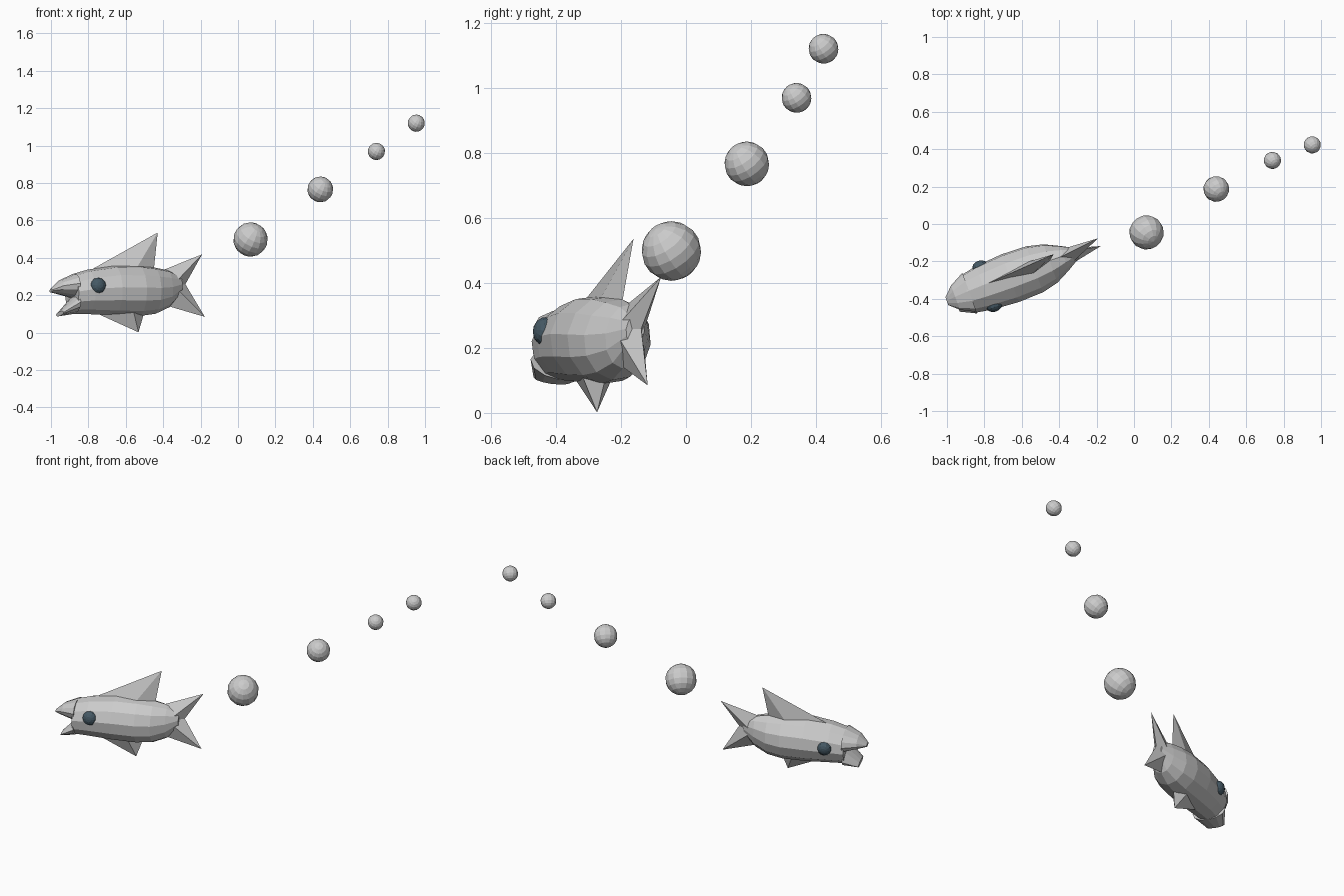
import bpy, bmesh
from math import sin, cos, pi, radians
from mathutils import Matrix, Vector

if "Cube" in bpy.data.objects:
    bpy.data.objects.remove(bpy.data.objects["Cube"])

# Fish frame: s along body, t sideways, h height
POSE = (Matrix.Translation((-0.785, -0.333, 0.235))
        @ Matrix.Rotation(radians(20), 4, 'Z')
        @ Matrix.Rotation(radians(-7.5), 4, 'X'))


def P(s, t, z):
    return POSE @ Vector((s, t, z - 0.235))


def finish(bm, name):
    bmesh.ops.recalc_face_normals(bm, faces=bm.faces)
    me = bpy.data.meshes.new(name)
    bm.to_mesh(me)
    bm.free()
    ob = bpy.data.objects.new(name, me)
    bpy.context.collection.objects.link(ob)
    return ob


def loft(name, sections, n=12):
    # sections: (s, half width, top z, bottom z)
    bm = bmesh.new()
    rings = []
    for s, w, top, bot in sections:
        c, r = (top + bot) / 2, (top - bot) / 2
        rings.append([bm.verts.new(P(s, w * cos(2 * pi * i / n),
                                     c + r * sin(2 * pi * i / n))) for i in range(n)])
    for a, b in zip(rings, rings[1:]):
        for i in range(n):
            j = (i + 1) % n
            bm.faces.new((a[i], a[j], b[j], b[i]))
    bm.faces.new(rings[0])
    bm.faces.new(rings[-1])
    return finish(bm, name)


def hull(name, pts):
    bm = bmesh.new()
    for p in pts:
        bm.verts.new(P(*p))
    bmesh.ops.convex_hull(bm, input=bm.verts[:])
    return finish(bm, name)


def ball(name, r, matrix, seg=12, rings=8):
    bm = bmesh.new()
    bmesh.ops.create_uvsphere(bm, u_segments=seg, v_segments=rings, radius=r, matrix=matrix)
    return finish(bm, name)


# Body, with an open mouth between snout and lower jaw
loft("body", [(-0.11, 0.108, 0.312, 0.10), (-0.02, 0.125, 0.337, 0.098),
              (0.13, 0.137, 0.36, 0.09), (0.27, 0.132, 0.36, 0.088),
              (0.36, 0.11, 0.35, 0.10), (0.44, 0.07, 0.335, 0.135),
              (0.51, 0.03, 0.30, 0.21)])
loft("snout", [(-0.10, 0.112, 0.315, 0.185), (-0.18, 0.07, 0.28, 0.205),
               (-0.23, 0.022, 0.235, 0.216)])
loft("lower_jaw", [(-0.10, 0.108, 0.20, 0.10), (-0.185, 0.06, 0.112, 0.088)])

# Fins
hull("dorsal_fin", [(0.0, 0, 0.335), (0.25, -0.035, 0.34), (0.25, 0.035, 0.34),
                    (0.36, 0, 0.33), (0.393, 0, 0.538)])
hull("belly_fin", [(0.03, 0, 0.10), (0.22, -0.045, 0.10), (0.22, 0.045, 0.10),
                   (0.29, 0, 0.09), (0.258, 0, 0.0)])
for name, tip, root in (("upper_tail_fin", 0.422, 0.338), ("lower_tail_fin", 0.085, 0.145)):
    hull(name, [(0.42, 0, root), (0.45, -0.048, 0.25), (0.45, 0.048, 0.25),
                (0.54, 0.008, 0.26), (0.645, 0.014, tip)])

# Eyes
dark = bpy.data.materials.new("eye_dark")
dark.diffuse_color = (0.06, 0.10, 0.13, 1)
dark.use_nodes = True
dark.node_tree.nodes["Principled BSDF"].inputs["Base Color"].default_value = dark.diffuse_color
for side, name in ((-1, "left_eye"), (1, "right_eye")):
    m = (Matrix.Translation(P(0, side * 0.112, 0.237)) @ POSE.to_3x3().to_4x4()
         @ Matrix.Rotation(pi / 2, 4, 'X') @ Matrix.Diagonal((1, 1, 0.75, 1)))
    ball(name, 0.043, m).data.materials.append(dark)

# Bubbles
for i, (x, y, z, r) in enumerate([(0.067, -0.045, 0.498, 0.092), (0.44, 0.187, 0.766, 0.069),
                                  (0.74, 0.34, 0.969, 0.046), (0.953, 0.423, 1.12, 0.046)]):
    ball(f"bubble_{i + 1}", r, Matrix.Translation((x, y, z))
         @ Matrix.Rotation(radians(35), 4, 'X') @ Matrix.Rotation(radians(25), 4, 'Y'), 14, 9)
